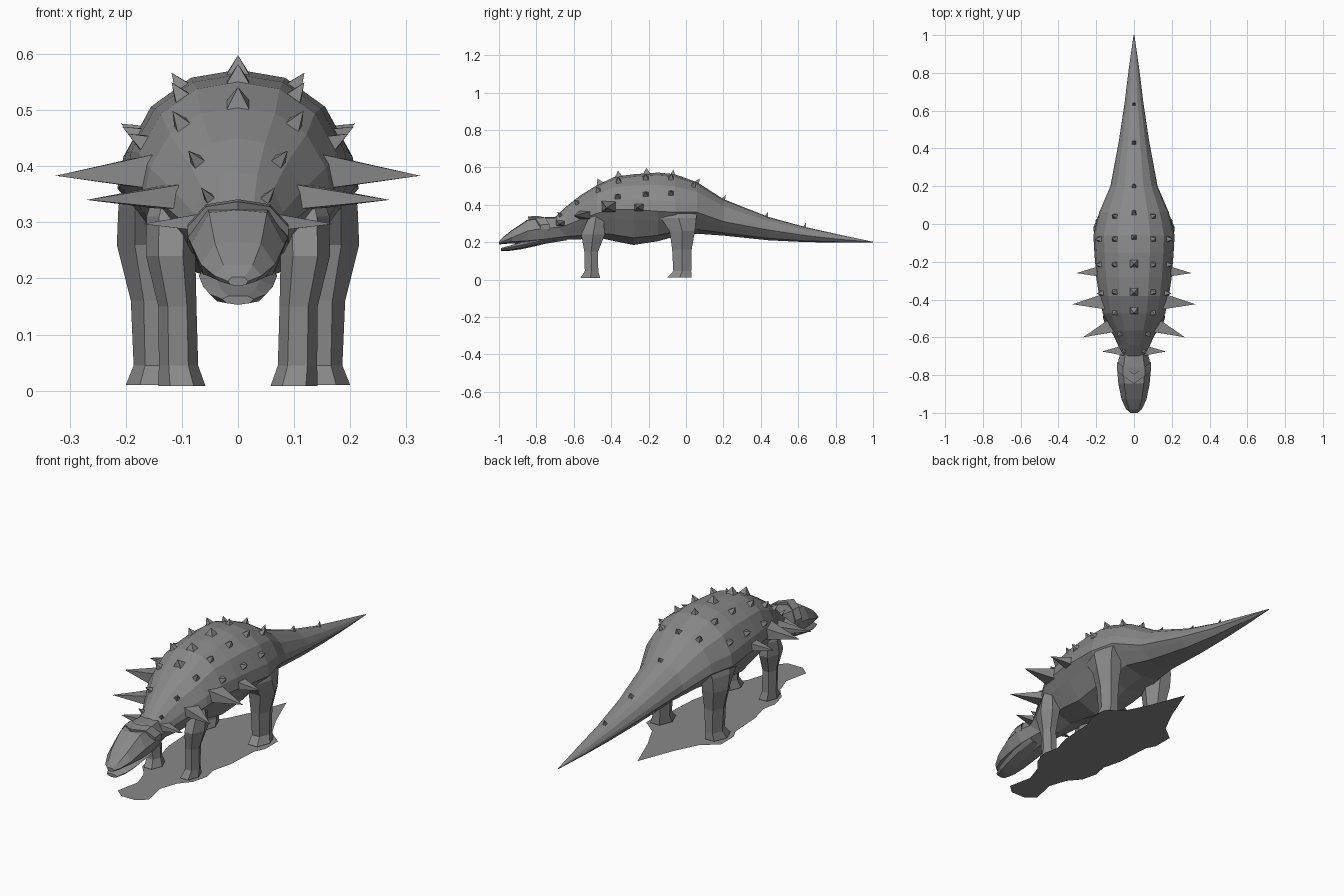
import bpy, bmesh, math
from mathutils import Vector
from mathutils.bvhtree import BVHTree

if "Cube" in bpy.data.objects:
    bpy.data.objects.remove(bpy.data.objects["Cube"])

grey = bpy.data.materials.new("stone grey")
grey.diffuse_color = (0.25, 0.25, 0.25, 1)
grey.use_nodes = True
grey.node_tree.nodes["Principled BSDF"].inputs["Base Color"].default_value = grey.diffuse_color


def finish(bm, name, mirror=False):
    bmesh.ops.recalc_face_normals(bm, faces=bm.faces)
    me = bpy.data.meshes.new(name)
    bm.to_mesh(me)
    me.materials.append(grey)
    ob = bpy.data.objects.new(name, me)
    bpy.context.collection.objects.link(ob)
    if mirror:
        ob.modifiers.new("mirror", 'MIRROR')
    return ob


def loft(bm, rings):
    """Skin a list of closed rings and cap both ends."""
    loops = [[bm.verts.new(p) for p in r] for r in rings]
    n = len(loops[0])
    for a, b in zip(loops, loops[1:]):
        for i in range(n):
            j = (i + 1) % n
            bm.faces.new((a[i], a[j], b[j], b[i]))
    bm.faces.new(loops[0])
    bm.faces.new(loops[-1][::-1])


def section(y, w, top, mid, bot, upper, lower):
    """Symmetric cross-section, scaled above and below its widest line."""
    half = [(x * w, mid + (top - mid) * h) for x, h in upper]
    half += [(x * w, mid - (mid - bot) * h) for x, h in lower]
    ring = half + [(-x, z) for x, z in half[-2:0:-1]]
    return [Vector((x, y, z)) for x, z in ring]


def pyramid(bm, base, axis, length, ra, rb, tip=None):
    """Four-sided spike, its base sunk slightly below the skin."""
    axis = axis.normalized()
    u = Vector((0, 1, 0))
    u = (u - axis * u.dot(axis)).normalized()
    v = axis.cross(u)
    c = base - axis * 0.01
    ring = [bm.verts.new(c + u * a * ra + v * b * rb)
            for a, b in ((1, 1), (-1, 1), (-1, -1), (1, -1))]
    apex = bm.verts.new(tip if tip else base + axis * length)
    for i in range(4):
        bm.faces.new((ring[i], ring[(i + 1) % 4], apex))
    bm.faces.new(ring[::-1])


# Body and tail: domed shell above, tucked belly below
SHELL = [(0, 1), (.4, .93), (.74, .68), (.95, .28), (1, 0)]
BELLY = [(.84, .3), (.55, .8), (0, 1)]
body_rings = [
    (-.70, .07, .335, .275, .21), (-.64, .085, .39, .29, .215),
    (-.565, .12, .45, .32, .215), (-.475, .165, .505, .355, .225),
    (-.38, .185, .55, .375, .205), (-.28, .2, .563, .375, .185),
    (-.15, .21, .572, .365, .205), (-.06, .215, .563, .36, .23),
    (.06, .185, .52, .36, .245), (.2, .125, .43, .31, .235),
    (.44, .08, .335, .265, .21), (.64, .05, .28, .235, .2),
    (.82, .028, .24, .215, .198), (1, .002, .202, .2, .198)]
bm = bmesh.new()
loft(bm, [section(*r, SHELL, BELLY) for r in body_rings])
bmesh.ops.recalc_face_normals(bm, faces=bm.faces)
skin = BVHTree.FromBMesh(bm)
finish(bm, "body_and_tail")

# Head with beak
HEAD_UP = [(0, 1), (.62, .92), (1, 0)]
HEAD_LOW = [(.75, .7), (0, 1)]
bm = bmesh.new()
loft(bm, [section(*r, HEAD_UP, HEAD_LOW) for r in (
    (-.64, .065, .335, .28, .21), (-.76, .09, .333, .275, .19),
    (-.845, .083, .322, .26, .185), (-.93, .066, .265, .225, .193),
    (-.98, .042, .225, .205, .19), (-1, .018, .203, .195, .186))])
finish(bm, "head")

# Lower jaw, slightly open
bm = bmesh.new()
loft(bm, [section(*r, HEAD_UP, HEAD_LOW) for r in (
    (-.7, .06, .23, .22, .205), (-.79, .07, .225, .205, .182),
    (-.88, .062, .2, .185, .162), (-.94, .05, .182, .172, .154),
    (-.988, .028, .169, .163, .153))])
finish(bm, "lower_jaw")

# Brow crest: a chevron ridge across the forehead
bm = bmesh.new()
loft(bm, [[Vector((x, y, z)), Vector((x, y + .05, z + .004)),
           Vector((x, y + .05, z - .03)), Vector((x, y + .004, z - .018))]
          for x, y, z in ((-.09, -.78, .292), (-.057, -.805, .328),
                          (0, -.845, .337), (.057, -.805, .328),
                          (.09, -.78, .292))])
finish(bm, "brow_crest")


# Legs: six-sided columns given as (z, x, y, x radius, y radius)
def leg(name, levels):
    bm = bmesh.new()
    loft(bm, [[Vector((x + rx * math.cos(i * math.pi / 3),
                       y + ry / .866 * math.sin(i * math.pi / 3), z))
               for i in range(6)] for z, x, y, rx, ry in levels])
    finish(bm, name, True)


leg("front_legs", [
    (.008, .1, -.512, .042, .053), (.045, .106, -.505, .035, .036),
    (.15, .108, -.507, .034, .037), (.24, .12, -.497, .044, .063),
    (.31, .118, -.485, .045, .045), (.385, .11, -.475, .03, .015)])
leg("rear_legs", [
    (.01, .15, -.035, .05, .065), (.045, .145, -.02, .041, .048),
    (.16, .145, -.022, .046, .052), (.26, .152, -.02, .064, .068),
    (.33, .155, -.04, .058, .095), (.39, .14, -.045, .05, .11)])

# Large side spikes: base and tip on one side, mirrored
bm = bmesh.new()
for base, tip, ra, rb in (
        ((.17, -.25, .385), (.305, -.26, .385), .033, .025),
        ((.15, -.41, .39), (.325, -.425, .383), .045, .033),
        ((.11, -.535, .345), (.27, -.6, .34), .04, .024),
        ((.06, -.67, .3), (.17, -.675, .297), .028, .018)):
    b, t = Vector(base), Vector(tip)
    pyramid(bm, b, t - b, 0, ra, rb, t)
finish(bm, "side_spikes", True)


# Armour studs set on the skin along its normal
def stud(bm, x, y, r, h):
    hit, normal, _, _ = skin.ray_cast(Vector((x + 1e-4, y, 2)), Vector((0, 0, -1)))
    if x == 0:
        hit.x = normal.x = 0
    pyramid(bm, hit, normal, h, r, r)


bm = bmesh.new()
for y, r, h in ((-.46, .024, .032), (-.36, .024, .03), (-.21, .024, .03),
                (-.07, .016, .025), (.06, .015, .025), (.2, .013, .025),
                (.43, .013, .025), (.635, .01, .025)):
    stud(bm, 0, y, r, h)
finish(bm, "ridge_studs")

bm = bmesh.new()
for x, y, r in ((.05, -.67, .011), (.072, -.58, .014), (.1, -.47, .017),
                (.1, -.36, .018), (.1, -.215, .018), (.1, -.08, .018),
                (.1, .04, .016), (.168, -.365, .018), (.178, -.215, .018),
                (.18, -.08, .018)):
    stud(bm, x, y, r, .032)
finish(bm, "back_studs", True)

# Flat base plate lying on the ground under the animal
outline = [(.04, -.86), (.085, -.82), (.06, -.7), (.09, -.61), (.14, -.55),
           (.16, -.47), (.145, -.4), (.17, -.3), (.18, -.13), (.205, -.08),
           (.205, .02), (.13, .08), (.07, .2)]
bm = bmesh.new()
pts = outline + [(0, .38)] + [(-x, y) for x, y in outline[::-1]]
face = bm.faces.new([bm.verts.new((x, y, 0)) for x, y in pts])
face.normal_update()
if face.normal.z < 0:
    face.normal_flip()
me = bpy.data.meshes.new("ground_plate")
bm.to_mesh(me)
me.materials.append(grey)
bpy.context.collection.objects.link(bpy.data.objects.new("ground_plate", me))
